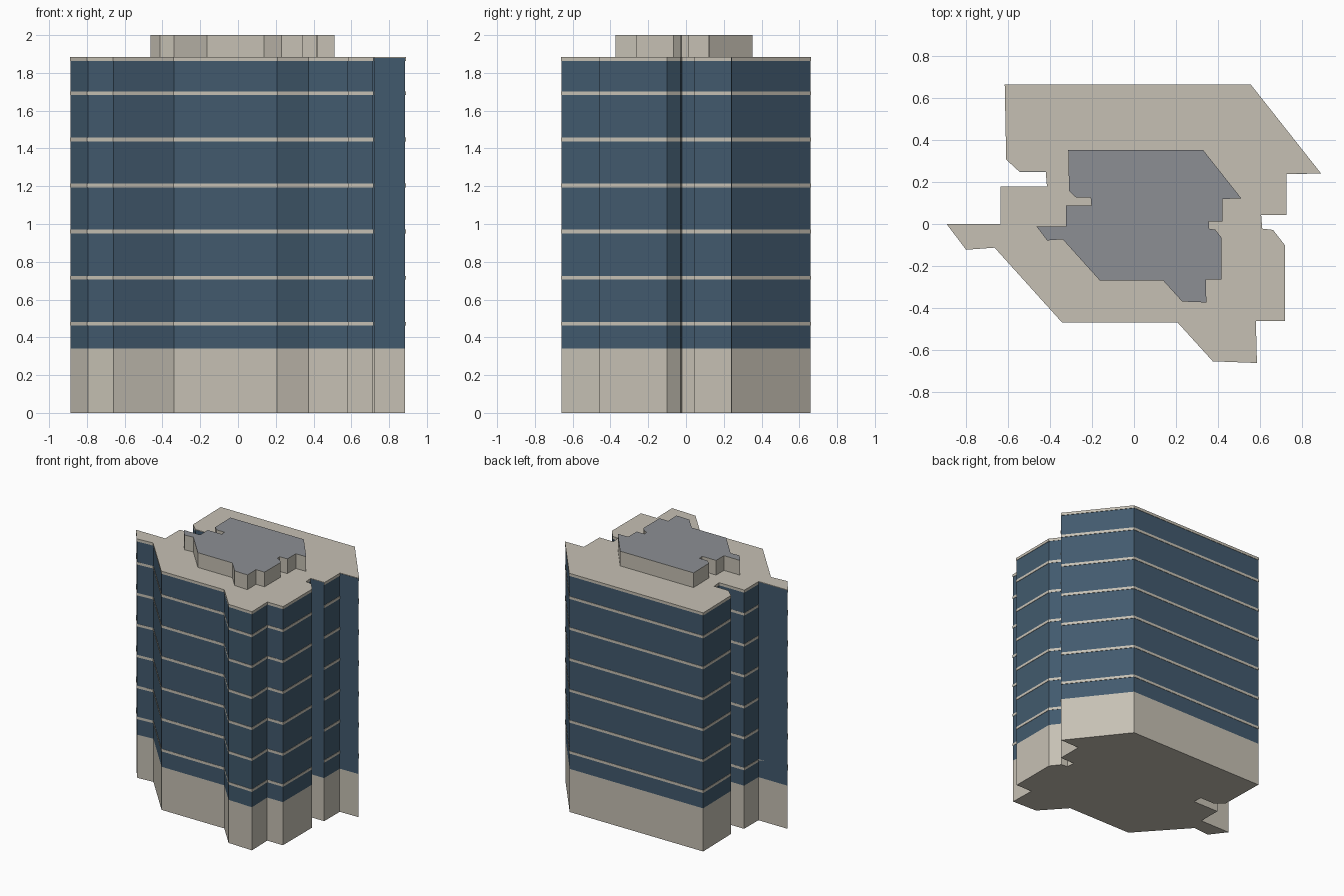
import bpy, bmesh

if "Cube" in bpy.data.objects:
    bpy.data.objects.remove(bpy.data.objects["Cube"])

# Floor plan shared by every storey (clockwise from the back left corner)
PLAN = [(-.612, .66), (.553, .66), (.885, .24), (.722, .237), (.722, .043),
        (.602, .043), (.607, -.022), (.658, -.028), (.714, -.1), (.714, -.46),
        (.577, -.46), (.582, -.658), (.373, -.65), (.207, -.467), (-.34, -.467),
        (-.66, -.112), (-.795, -.122), (-.887, 0), (-.632, 0), (-.632, .178),
        (-.412, .178), (-.418, .248), (-.543, .248), (-.605, .305)]


def material(name, rgb):
    m = bpy.data.materials.new(name)
    m.diffuse_color = (*rgb, 1)
    m.use_nodes = True
    m.node_tree.nodes["Principled BSDF"].inputs["Base Color"].default_value = m.diffuse_color
    return m


stone = material("warm stone", (.565, .53, .455))
glass = material("dark blue glass", (.054, .102, .155))
grey = material("grey roofing", (.262, .275, .295))


def storey(name, z0, z1, mats, scale=1.0, offset=(0, 0)):
    """Prism of the plan; a second material goes on the upward face."""
    bm = bmesh.new()
    verts = [bm.verts.new((x * scale + offset[0], y * scale + offset[1], z0))
             for x, y in reversed(PLAN)]
    base = bm.faces.new(verts)
    top = bmesh.ops.extrude_face_region(bm, geom=[base], use_keep_orig=True)
    bmesh.ops.translate(bm, vec=(0, 0, z1 - z0),
                        verts=[v for v in top["geom"] if isinstance(v, bmesh.types.BMVert)])
    bmesh.ops.recalc_face_normals(bm, faces=bm.faces[:])
    for f in bm.faces:
        f.material_index = len(mats) - 1 if f.normal.z > .5 else 0
    mesh = bpy.data.meshes.new(name)
    bm.to_mesh(mesh)
    bm.free()
    for m in mats:
        mesh.materials.append(m)
    obj = bpy.data.objects.new(name, mesh)
    bpy.context.collection.objects.link(obj)


# Ground floor and glazed tower
storey("ground_floor", 0, .34, [stone])
storey("glass_tower", .34, 1.88, [glass])

# Thin floor bands, slightly larger than the tower
for i in range(6):
    z = .472 + i * .244
    storey(f"floor_band_{i + 1}", z - .01, z + .01, [stone], 1.004)

# Roof slab and smaller rooftop block
storey("roof_slab", 1.863, 1.884, [stone], 1.004)
storey("rooftop_block", 1.884, 2, [stone, grey], .55, (.024, -.011))
